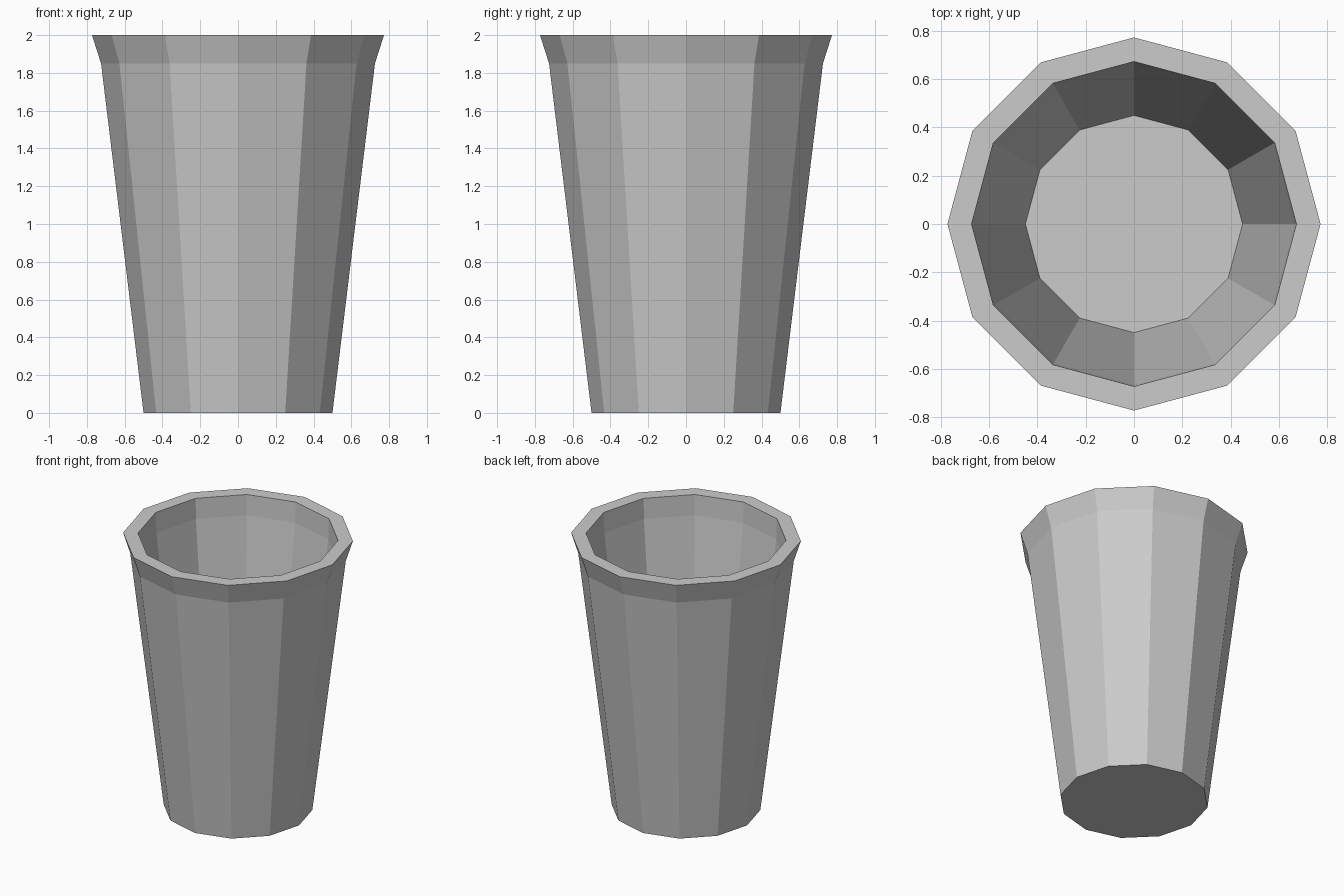
import bpy
import bmesh
from math import cos, sin, tau

if "Cube" in bpy.data.objects:
    bpy.data.objects.remove(bpy.data.objects["Cube"])

SIDES = 12
# (radius, height): outer wall, flared rim, then down the inside to the floor
PROFILE = [(0.5, 0), (0.725, 1.85), (0.773, 2.0),
           (0.673, 2.0), (0.667, 1.85), (0.45, 0.05)]

bm = bmesh.new()
rings = [[bm.verts.new((r * cos(tau * i / SIDES), r * sin(tau * i / SIDES), z))
          for i in range(SIDES)] for r, z in PROFILE]

# Walls between neighbouring rings
for a, b in zip(rings, rings[1:]):
    for i in range(SIDES):
        j = (i + 1) % SIDES
        bm.faces.new((a[i], a[j], b[j], b[i]))

# Underside and inner floor
bm.faces.new(rings[0][::-1])
bm.faces.new(rings[-1])
bmesh.ops.recalc_face_normals(bm, faces=bm.faces[:])

mesh = bpy.data.meshes.new("cup")
bm.to_mesh(mesh)
bm.free()
bpy.context.collection.objects.link(bpy.data.objects.new("cup", mesh))
